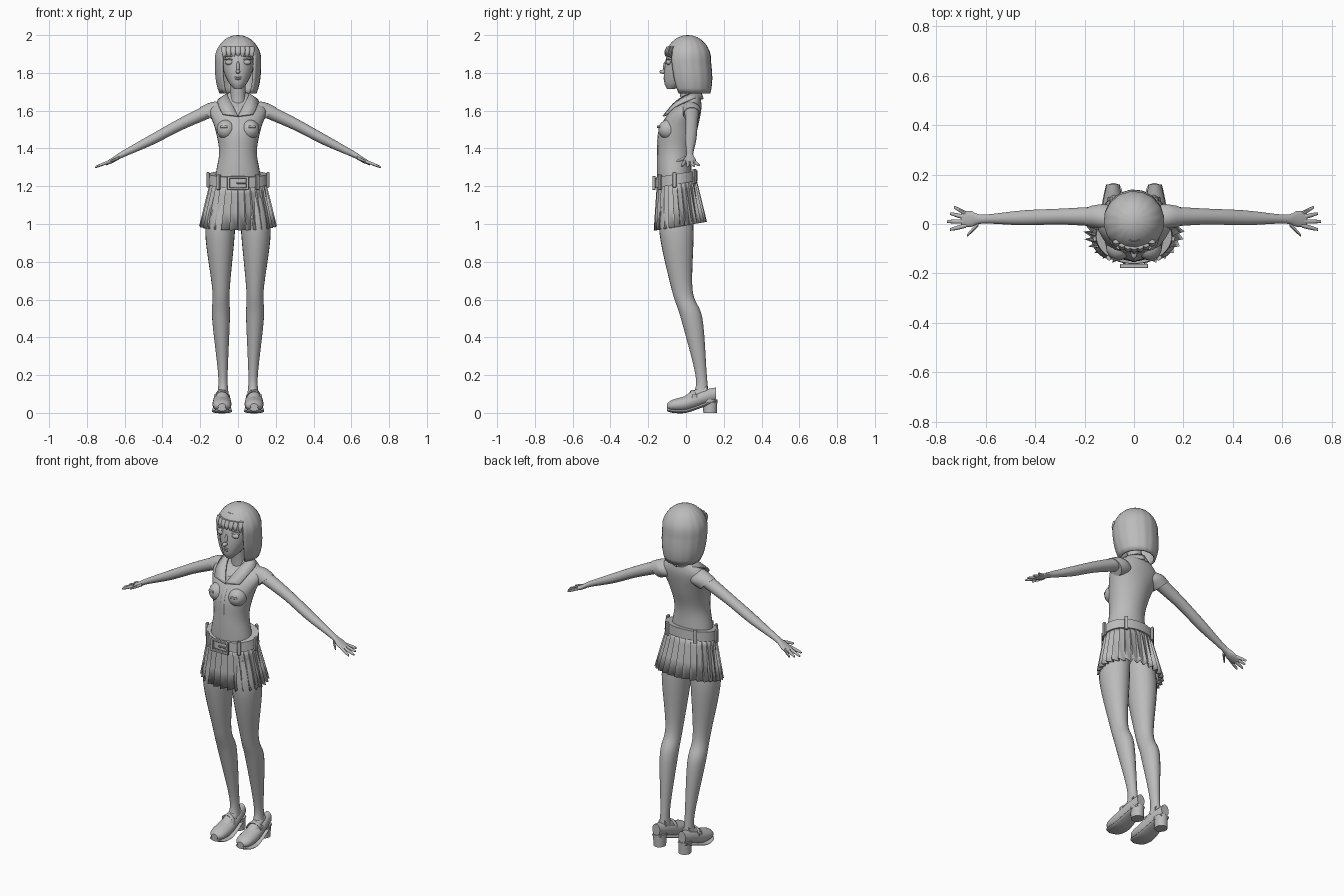
import bpy, bmesh
from math import sin, cos, pi, radians, sqrt
from mathutils import Vector

if "Cube" in bpy.data.objects:
    bpy.data.objects.remove(bpy.data.objects["Cube"])

grey = bpy.data.materials.new("plain_grey")
grey.use_nodes = True
grey.diffuse_color = (.5, .5, .5, 1)
grey.node_tree.nodes["Principled BSDF"].inputs["Base Color"].default_value = grey.diffuse_color

parts = []
ACROSS, DEPTH, UP = Vector((1, 0, 0)), Vector((0, 1, 0)), Vector((0, 0, 1))


def finish(name, bm):
    """Turn a bmesh into a grey object."""
    bmesh.ops.recalc_face_normals(bm, faces=bm.faces)
    mesh = bpy.data.meshes.new(name)
    bm.to_mesh(mesh)
    bm.free()
    mesh.materials.append(grey)
    part = bpy.data.objects.new(name, mesh)
    bpy.context.collection.objects.link(part)
    parts.append(part)
    return part


def thicken(part, thickness, offset=-1):
    solid = part.modifiers.new("thickness", "SOLIDIFY")
    solid.thickness, solid.offset = thickness, offset


def bridge(bm, loops, skip=lambda row, column: False):
    """Join neighbouring closed loops with quads."""
    count = len(loops[0])
    for row, (low, high) in enumerate(zip(loops, loops[1:])):
        for i in range(count):
            j = (i + 1) % count
            if not skip(row, i):
                bm.faces.new((low[i], low[j], high[j], high[i]))


def spline(keys, steps):
    """Smooth curve through the keys, which may have any number of values."""
    keys = [Vector(key) for key in keys]
    padded = [keys[0], *keys, keys[-1]]
    result = []
    for before, start, end, after in zip(padded, padded[1:], padded[2:], padded[3:]):
        for step in range(steps):
            t = step / steps
            leave, arrive = (end - before) / 2, (after - start) / 2
            bend = start * 3 - end * 3 + leave * 2 + arrive
            result.append(start + leave * t - bend * t ** 2 + (start * 2 - end * 2 + leave + arrive) * t ** 3)
    return result + [keys[-1]]


def loft(name, keys, u=ACROSS, v=DEPTH, side=1, sides=24, steps=5):
    """Capped skin over ellipses given as x, y, z, radius along u, radius along v."""
    bm = bmesh.new()
    loops = []
    for x, y, z, wide, deep in spline(keys, steps):
        loop = []
        for i in range(sides):
            turn = 2 * pi * i / sides
            point = Vector((x, y, z)) + u * wide * cos(turn) + v * deep * sin(turn)
            loop.append(bm.verts.new((point.x * side, point.y, point.z)))
        loops.append(loop)
    bridge(bm, loops)
    bm.faces.new(loops[0])
    bm.faces.new(loops[-1])
    return finish(name, bm)


def ball(name, location, size):
    bm = bmesh.new()
    bmesh.ops.create_uvsphere(bm, u_segments=20, v_segments=12, radius=1)
    bmesh.ops.scale(bm, vec=size, verts=bm.verts)
    bmesh.ops.translate(bm, vec=location, verts=bm.verts)
    finish(name, bm)


def box(name, location, size, turn=0):
    bm = bmesh.new()
    bmesh.ops.create_cube(bm, size=1)
    bmesh.ops.scale(bm, vec=size, verts=bm.verts)
    part = finish(name, bm)
    part.location, part.rotation_euler.z = location, turn
    bevel = part.modifiers.new("bevel", "BEVEL")
    bevel.width, bevel.segments = .003, 2


def waist_rise(y):
    """Skirt and belt sit higher at the back."""
    return (y + .05) / 6


def tilt(part):
    for vertex in part.data.vertices:
        vertex.co.z += waist_rise(vertex.co.y)


# Head, neck and the central face features
loft("head", [(0, -.08, 1.715, .02, .02), (0, -.05, 1.75, .05, .065), (0, -.02, 1.82, .08, .095),
              (0, 0, 1.9, .09, .1), (0, 0, 1.97, .06, .07)])
loft("neck", [(0, .02, 1.6, .05, .05), (0, .01, 1.67, .04, .04), (0, 0, 1.78, .04, .04)])
ball("nose_tip", (0, -.12, 1.806), (.012, .02, .011))
ball("nose_bridge", (0, -.11, 1.83), (.009, .011, .03))
ball("upper_lip", (0, -.11, 1.778), (.02, .01, .005))
ball("lower_lip", (0, -.11, 1.768), (.017, .01, .006))

# Bobbed hair: dome plus hanging sides, left open around the face
COLUMNS, DOME, HANG = 64, 8, 6
rows = [(cos(t) * .14, sin(t) + .02, 0) for t in (pi / 2 * i / DOME for i in range(DOME))]
rows += [(-.17 * q, 1 - q ** 3 / 5, q) for q in (i / HANG for i in range(HANG + 1))]
bm = bmesh.new()
loops = []
for height, scale, q in rows:
    loop = []
    for i in range(COLUMNS):
        turn = 2 * pi * i / COLUMNS
        reach = scale * .122 * (1 + sin(i * pi / 2) / 120)
        loop.append(bm.verts.new((reach * sin(turn), .01 + q / 50 - reach * cos(turn), 1.86 + height)))
    loops.append(loop)
bridge(bm, loops, lambda row, column: row >= DOME - 2 and min(column, COLUMNS - 1 - column) < COLUMNS / 8)
bm.faces.new(loops[0])
thicken(finish("hair", bm), .012)
for i in range(-3, 4):
    x = i * .024
    y = .01 - sqrt(.12 ** 2 - x ** 2)
    loft("fringe_lock", [(x, y + .015, 1.94, .014, .008), (x, y + .003, 1.91, .014, .008),
                         (x, y + .004, 1.89 - abs(i) / 300, .006, .004)], sides=10)

# Shirt body with a button strip down the front
torso = [(0, -.05, 1.1, .13, .09), (0, -.06, 1.25, .12, .09), (0, -.06, 1.38, .1, .09), (0, -.04, 1.5, .12, .1),
         (0, 0, 1.6, .15, .08), (0, .03, 1.65, .11, .05), (0, .03, 1.7, .04, .04)]
loft("shirt_body", torso, sides=32)
loft("shirt_placket", [(x, y - deep, z, .011, .004) for x, y, z, wide, deep in torso[1:5]], sides=10)

for label, side in (("left_", 1), ("right_", -1)):
    # Eyes, lids and brows
    for feature, height, wide, tall in (("eye", 1.856, .023, .014), ("lid", 1.871, .027, .004), ("brow", 1.888, .027, .003)):
        ball(label + feature, (side * .046, -.092, height), (wide, .014, tall))

    # Bust, pocket flap and collar
    ball(label + "bust", (side * .063, -.094, 1.5), (.05, .053, .052))
    box(label + "pocket_flap", (side * .075, -.145, 1.515), (.04, .006, .014), side * .3)
    neckline = spline([(0, .08, 1.69), (.055, .03, 1.69), (.04, -.05, 1.65), (0, -.12, 1.57)], 4)
    edge = spline([(0, .09, 1.66), (.1, .03, 1.66), (.1, -.06, 1.62), (.08, -.1, 1.58)], 4)
    bm = bmesh.new()
    pairs = [[bm.verts.new((p.x * side, p.y, p.z)) for p in pair] for pair in zip(neckline, edge)]
    for (a, b), (c, d) in zip(pairs, pairs[1:]):
        bm.faces.new((a, c, d, b))
    thicken(finish(label + "collar", bm), .009, 0)

    # Cap sleeve and arm
    loft(label + "sleeve", [(.08, .02, 1.61, .045, .055), (.12, .03, 1.6, .05, .055), (.165, .03, 1.58, .045, .053)],
         DEPTH, (ACROSS + UP).normalized(), side)
    loft(label + "arm", [(.15, .03, 1.6, .04, .04), (.3, .03, 1.53, .032, .034), (.45, .025, 1.45, .03, .03),
                         (.61, .02, 1.37, .018, .018), (.66, .02, 1.34, .032, .015), (.7, .02, 1.32, .03, .01)],
         DEPTH, UP, side)

    # Fingers fan out from the palm, dropping with the line of the arm
    fan = [("finger", .68, k * .016 - .006, (k - 1) / 4, .076 - abs(k - 1) * .01) for k in range(4)]
    for finger, x, y, turn, length in fan + [("thumb", .63, 0, -.8, .065)]:
        joints = [(x + length * t * cos(turn), y + length * t * sin(turn), .009 - t ** 4 * .004) for t in (0, .5, .9, 1)]
        loft(label + finger, [(a, b, 1.335 - (a - .67) * .4, r, r) for a, b, r in joints], DEPTH, UP, side, 10, 2)

    # Leg from hip to ankle
    loft(label + "leg", [(.08, -.05, 1.14, .07, .08), (.095, -.05, .95, .078, .09), (.09, -.02, .65, .046, .055),
                         (.09, .03, .5, .047, .057), (.08, .08, .2, .025, .03), (.08, .08, .1, .03, .04)],
         side=side, steps=8)

    # Shoe, with the sole following its underside
    shoe = [(.085, -.1, .035, .02, .015), (.085, -.07, .04, .045, .03), (.085, 0, .05, .05, .04),
            (.085, .09, .08, .04, .04), (.085, .16, .1, .025, .035)]
    loft(label + "shoe", shoe, ACROSS, UP, side)
    loft(label + "sole", [(x, y, z - tall, wide + .003, .01) for x, y, z, wide, tall in shoe], ACROSS, UP, side)
    loft(label + "foot", [(.084, -.02, .06, .03, .02), (.083, .04, .085, .034, .034), (.08, .11, .11, .026, .04)],
         ACROSS, UP, side)
    loft(label + "heel", [(.083, .128, 0, .034, .036), (.083, .126, .07, .036, .04)], side=side, steps=1)
    loft(label + "shoe_strap", [(.083 + cos(t) * .043, .035 + cos(t) / 100, .065 + sin(t) / 20, .011, .007)
                                for t in (pi * k / 8 for k in range(9))], DEPTH, UP, side, 10, 1)
    box(label + "strap_buckle", (side * .122, .045, .087), (.012, .028, .022))

# Pleated skirt: sawtooth loops flaring towards the hem
PLEATS = 28
bm = bmesh.new()
loops = []
for t in (0, .2, .6, 1):
    wide, deep, fold = .148 + t * .058, .105 + t * .036, .005 + t * .022
    loop = []
    for i in range(PLEATS):
        for shift, inset in ((0, 0), (.85, fold), (.95, fold)):
            turn = 2 * pi * (i + shift) / PLEATS
            x, y = (wide - inset) * sin(turn), (inset - deep) * cos(turn)
            loop.append(bm.verts.new((x, y - .05 + t / 50, 1.225 - t * .24)))
    loops.append(loop)
bridge(bm, loops)
skirt = finish("pleated_skirt", bm)
tilt(skirt)
thicken(skirt, .004)

# Belt with loops and a framed buckle
tilt(loft("belt", [(0, -.05, 1.21, .157, .112), (0, -.05, 1.265, .153, .11)], sides=48, steps=1))
for angle in (40, 85, 145):
    for turn in (radians(angle), -radians(angle)):
        y = -.05 - cos(turn) * .115
        box("belt_loop", (sin(turn) * .16, y, 1.236 + waist_rise(y)), (.02, .014, .08), turn)
for side in (1, -1):
    box("buckle_side", (side * .05, -.17, 1.217), (.014, .016, .074))
    box("buckle_bar", (0, -.17, 1.217 + side * .031), (.1, .016, .012))
box("buckle_prong", (.02, -.172, 1.217), (.055, .01, .008))

# Smooth shading with crisp edges kept
bpy.ops.object.select_all(action="DESELECT")
for part in parts:
    part.select_set(True)
bpy.context.view_layer.objects.active = parts[0]
bpy.ops.object.shade_smooth_by_angle(angle=radians(40))
